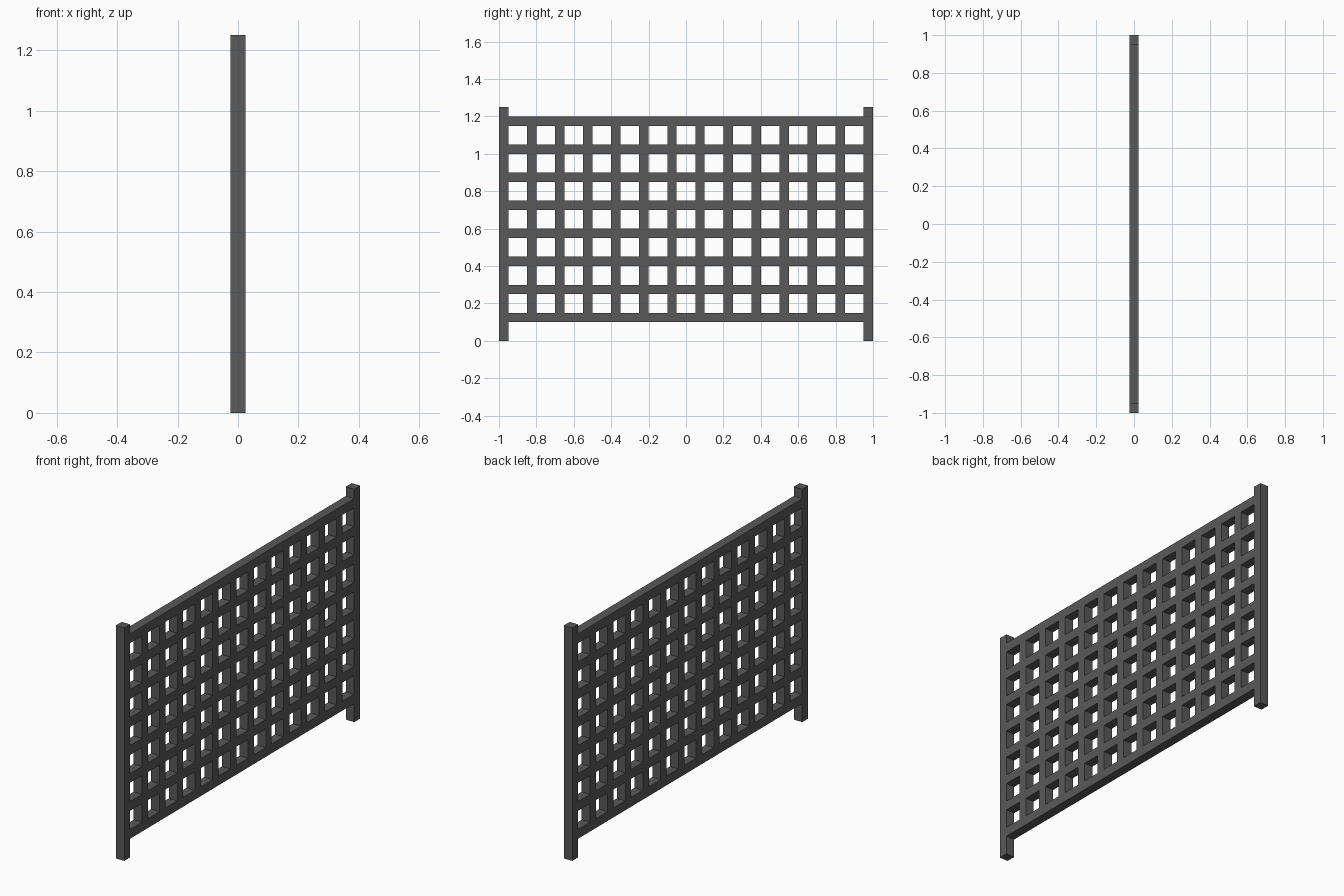
import bpy
import bmesh
from mathutils import Matrix, Vector

if "Cube" in bpy.data.objects:
    bpy.data.objects.remove(bpy.data.objects["Cube"], do_unlink=True)

BAR = 0.05      # square section of every bar
PITCH = 0.15    # spacing of the lattice
RAILS = 8
BARS = 12
HEIGHT = 1.25
POST_Y = 0.975
FIRST_RAIL = 0.125

iron = bpy.data.materials.new("dark_grey_iron")
iron.use_nodes = True
grey = (0.10, 0.10, 0.10, 1)
iron.diffuse_color = grey
iron.node_tree.nodes["Principled BSDF"].inputs["Base Color"].default_value = grey


def boxes(name, items):
    """One flat-shaded object from (centre, size) boxes."""
    bm = bmesh.new()
    for centre, size in items:
        place = Matrix.Translation(centre) @ Matrix.Diagonal(Vector(size).to_4d())
        bmesh.ops.create_cube(bm, size=1, matrix=place)
    mesh = bpy.data.meshes.new(name)
    bm.to_mesh(mesh)
    bm.free()
    mesh.materials.append(iron)
    obj = bpy.data.objects.new(name, mesh)
    bpy.context.collection.objects.link(obj)


# End posts
for name, side in (("front_post", -1), ("back_post", 1)):
    boxes(name, [((0, side * POST_Y, HEIGHT / 2), (BAR, BAR, HEIGHT))])

# Horizontal rails spanning between the posts
rail_z = [FIRST_RAIL + i * PITCH for i in range(RAILS)]
for i, z in enumerate(rail_z):
    boxes(f"rail_{i + 1}", [((0, 0, z), (BAR, 2 * POST_Y - BAR, BAR))])

# Upright bars, fitted between the rails so that all faces lie flush
for i in range(BARS):
    y = (i - (BARS - 1) / 2) * PITCH
    boxes(f"upright_{i + 1}",
          [((0, y, z + PITCH / 2), (BAR, BAR, PITCH - BAR)) for z in rail_z[:-1]])
